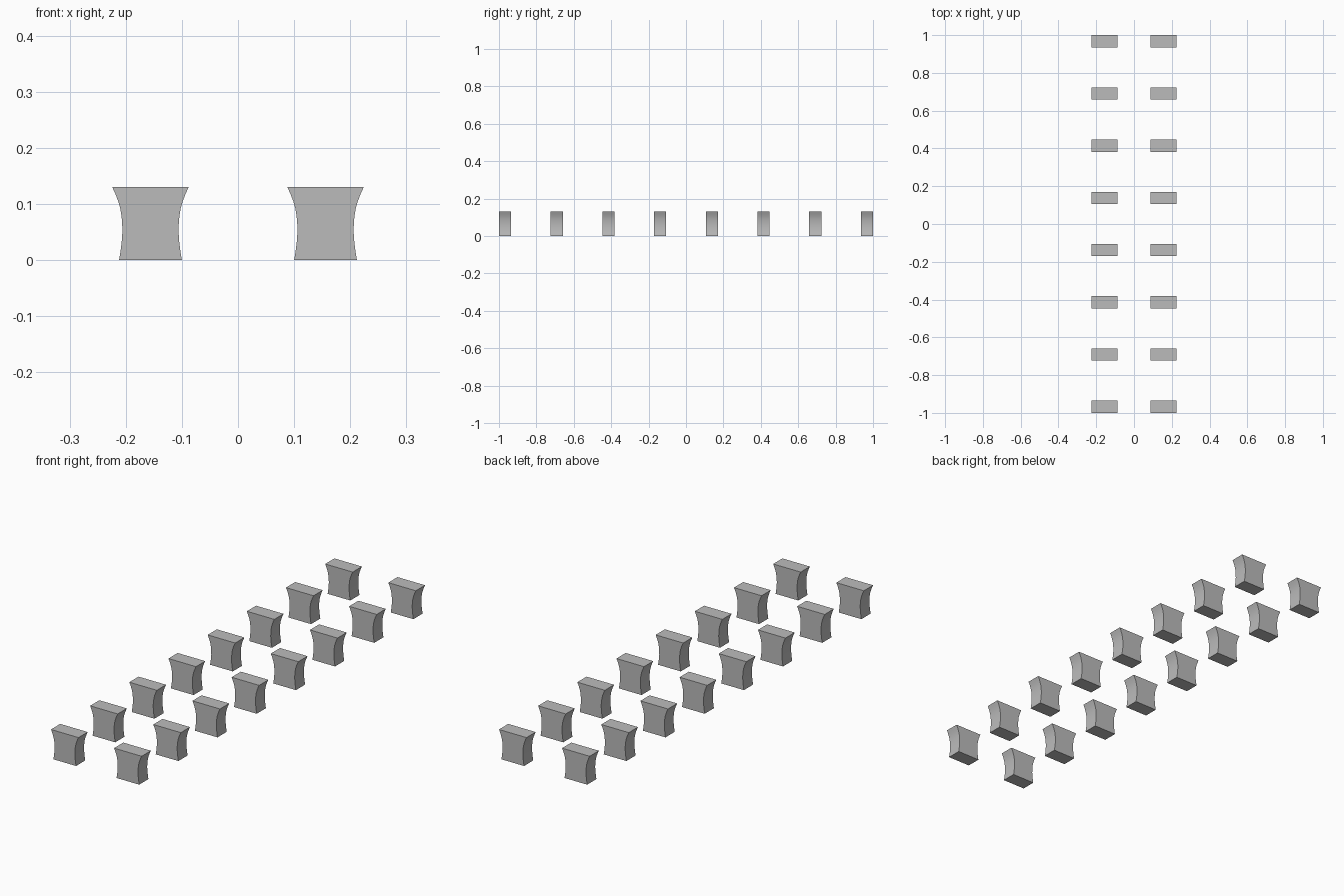
import bpy
import bmesh

cube = bpy.data.objects.get("Cube")
if cube:
    bpy.data.objects.remove(cube, do_unlink=True)

# Plain grey finish
grey = bpy.data.materials.new("plain_grey")
grey.use_nodes = True
colour = (0.5, 0.5, 0.5, 1.0)
grey.diffuse_color = colour
grey.node_tree.nodes["Principled BSDF"].inputs["Base Color"].default_value = colour

ROWS = 8
DEPTH = 0.065
SIDE_X = 0.156
END_Y = 1 - DEPTH / 2

# Waisted side curve: half width, height
PROFILE = [(0.056, 0), (0.0535, 0.015), (0.0513, 0.032), (0.0502, 0.048),
           (0.0503, 0.063), (0.0515, 0.078), (0.0538, 0.092),
           (0.0575, 0.105), (0.0625, 0.118), (0.068, 0.13)]


def block_mesh():
    """Mirror the side curve into a closed outline and extrude it in depth."""
    outline = PROFILE + [(-x, z) for x, z in reversed(PROFILE)]
    bm = bmesh.new()
    face = bm.faces.new([bm.verts.new((x, -DEPTH / 2, z)) for x, z in outline])
    extruded = bmesh.ops.extrude_face_region(bm, geom=[face], use_keep_orig=True)
    moved = [v for v in extruded["geom"] if isinstance(v, bmesh.types.BMVert)]
    bmesh.ops.translate(bm, verts=moved, vec=(0, DEPTH, 0))
    bmesh.ops.recalc_face_normals(bm, faces=bm.faces[:])
    # Smooth the curved sides, keep the corners crisp
    for f in bm.faces:
        f.smooth = True
    for e in bm.edges:
        e.smooth = e.calc_face_angle(0) < 0.5
    mesh = bpy.data.meshes.new("waisted_block")
    bm.to_mesh(mesh)
    bm.free()
    mesh.materials.append(grey)
    return mesh


# Two parallel rows of identical blocks
shared = block_mesh()
for side, x in (("right", -SIDE_X), ("left", SIDE_X)):
    for i in range(ROWS):
        y = -END_Y + 2 * END_Y * i / (ROWS - 1)
        block = bpy.data.objects.new(f"{side}_block_{i + 1}", shared)
        block.location = (x, y, 0)
        bpy.context.collection.objects.link(block)
